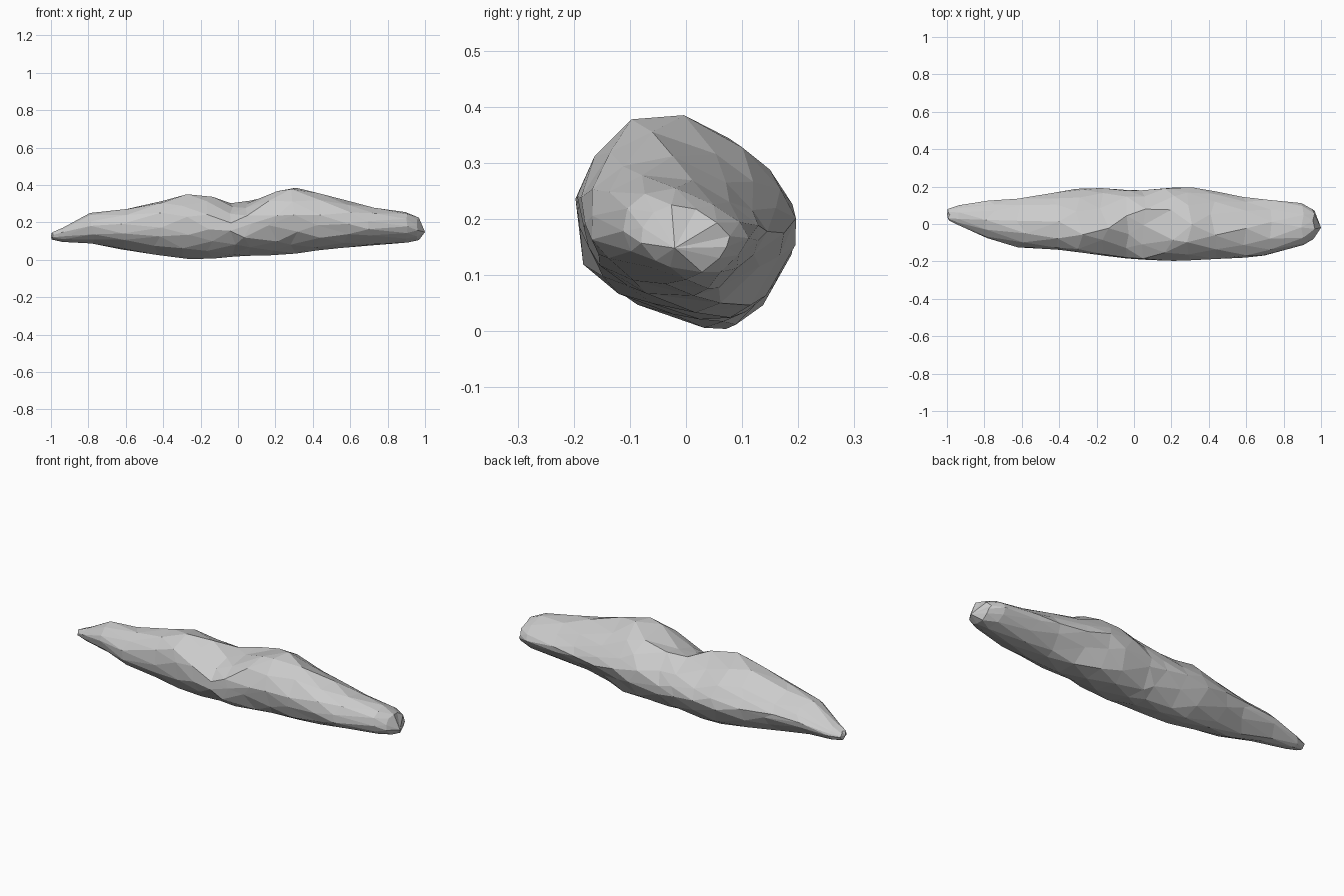
import bpy, bmesh, math, random

if "Cube" in bpy.data.objects:
    bpy.data.objects.remove(bpy.data.objects["Cube"])

random.seed(7)

# Stations along the rock: x, top z, bottom z, front y, back y
STATIONS = [
    (-0.99, .147, .108, .018, .08), (-0.94, .17, .095, -.005, .10),
    (-0.77, .25, .087, -.075, .125), (-0.60, .273, .055, -.125, .138),
    (-0.43, .315, .025, -.137, .165), (-0.29, .35, .004, -.154, .188),
    (-0.16, .34, .006, -.17, .192), (-0.04, .318, .017, -.184, .183),
    (0.06, .318, .021, -.192, .18), (0.19, .37, .024, -.197, .195),
    (0.29, .385, .033, -.194, .196), (0.44, .355, .05, -.187, .175),
    (0.58, .312, .063, -.18, .145), (0.72, .278, .076, -.168, .129),
    (0.90, .255, .092, -.112, .112), (0.96, .225, .105, -.08, .078),
]

# Lopsided cross-section in normalised (y, z), and how the saddle shifts z
SECTION = [(1, -.03), (.84, .28), (.52, .63), (-.1, 1), (-.6, .88), (-.92, .5),
           (-1, .06), (-.88, -.4), (-.52, -.77), (.12, -1), (.52, -.93), (.9, -.4)]
SADDLE = [0, .05, .33, -.2, -.34, -.15, 0, 0, 0, 0, 0, 0]
N = len(SECTION)


def spline(vals, t):
    """Closed Catmull-Rom through a list of numbers."""
    i, f = math.floor(t), t - math.floor(t)
    a, b, c, d = (vals[(i + k) % N] for k in (-1, 0, 1, 2))
    return b + .5 * f * (c - a + f * (2*a - 5*b + 4*c - d + f * (3*(b - c) + d - a)))


def fit(vals, lo, hi):
    """Rescale numbers to span exactly lo..hi."""
    a, b = min(vals), max(vals)
    return [lo + (v - a) / (b - a) * (hi - lo) for v in vals]


bm = bmesh.new()
rings = []
for r, (x, zt, zb, yf, yb) in enumerate(STATIONS):
    # Alternate rings are turned half a side, so facets interlock
    ts = [i + .5 * (r % 2) + random.uniform(-.22, .22) for i in range(N)]
    ks = [random.uniform(.96, 1.03) for _ in ts]
    ys = fit([k * spline([p[0] for p in SECTION], t) for t, k in zip(ts, ks)], yf, yb)
    zs = fit([k * spline([p[1] for p in SECTION], t) for t, k in zip(ts, ks)], zb, zt)
    depth = math.exp(-((x - .01) / 0.11) ** 2) * (zt - zb) / 2
    jit = 0.03 if abs(x) < 0.9 else 0.008
    rings.append([bm.verts.new((x + random.uniform(-jit, jit), y,
                                z + depth * spline(SADDLE, t)))
                  for y, z, t in zip(ys, zs, ts)])

# Interlocking triangles between rings
for r, (a, b) in enumerate(zip(rings, rings[1:])):
    if r % 2:
        a, b = b, a
    for i in range(N):
        j = (i + 1) % N
        bm.faces.new((a[i], b[i], a[j]))
        bm.faces.new((a[j], b[i], b[j]))

# Blunt pointed ends
for ring, tip in ((rings[0], (-1, .047, .125)), (rings[-1], (1, -.02, .148))):
    t = bm.verts.new(tip)
    for i in range(N):
        bm.faces.new((ring[i], ring[(i + 1) % N], t))

bmesh.ops.recalc_face_normals(bm, faces=bm.faces)
mesh = bpy.data.meshes.new("long_rock")
bm.to_mesh(mesh)
bm.free()
rock = bpy.data.objects.new("long_rock", mesh)
bpy.context.collection.objects.link(rock)
